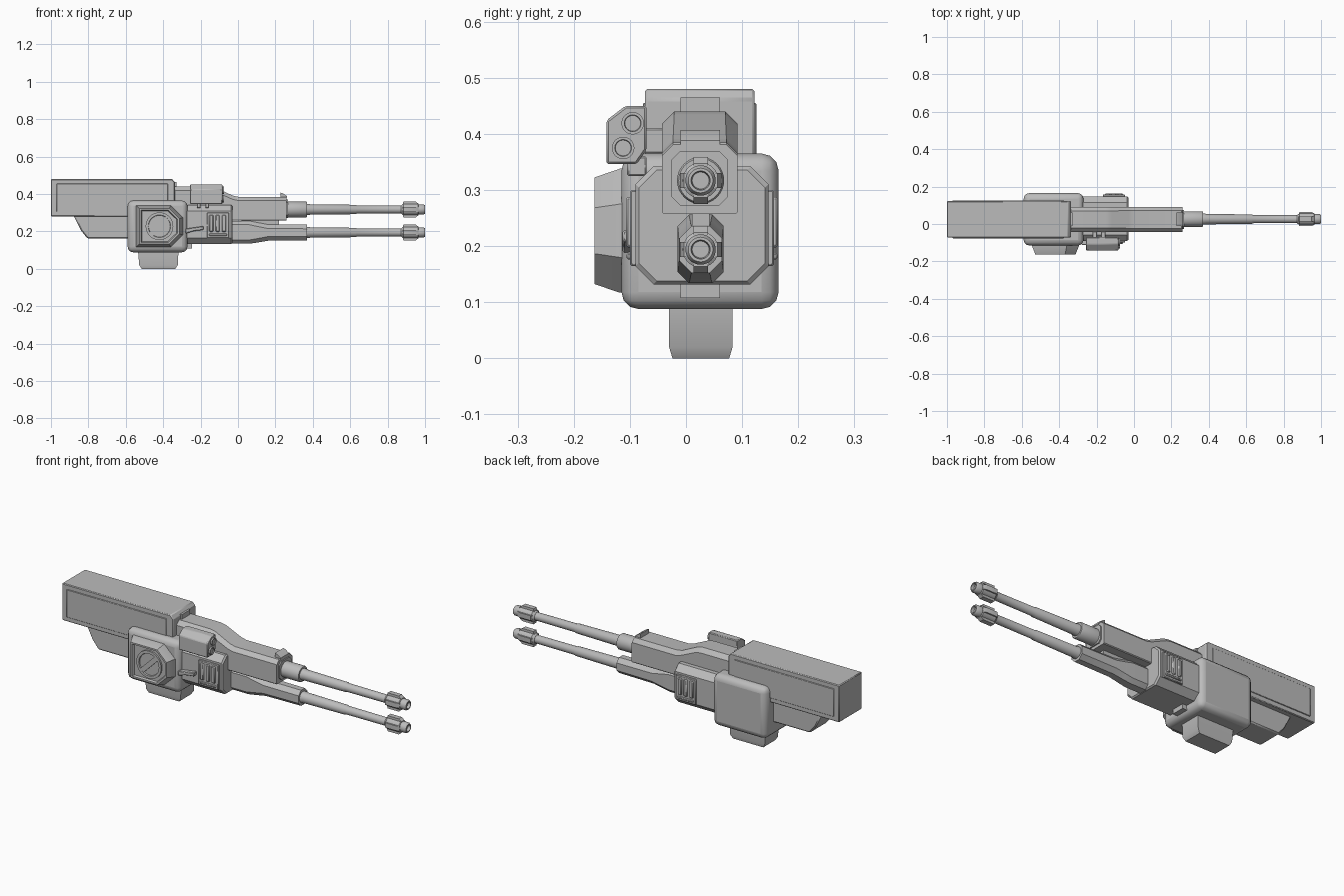
import bpy, bmesh, math
from mathutils import Vector

if "Cube" in bpy.data.objects:
    bpy.data.objects.remove(bpy.data.objects["Cube"])

metal = bpy.data.materials.new("gun metal grey")
metal.diffuse_color = (0.5, 0.5, 0.5, 1)
metal.use_nodes = True
metal.node_tree.nodes["Principled BSDF"].inputs["Base Color"].default_value = metal.diffuse_color


def finish(name, bm, bevel=0, segs=1):
    bmesh.ops.recalc_face_normals(bm, faces=bm.faces)
    me = bpy.data.meshes.new(name)
    bm.to_mesh(me)
    bm.free()
    me.materials.append(metal)
    ob = bpy.data.objects.new(name, me)
    bpy.context.collection.objects.link(ob)
    if bevel:
        m = ob.modifiers.new("bevel", 'BEVEL')
        m.width, m.segments, m.limit_method = bevel, segs, 'ANGLE'
    bpy.ops.object.select_all(action='DESELECT')
    ob.select_set(True)
    bpy.context.view_layer.objects.active = ob
    bpy.ops.object.shade_smooth_by_angle(angle=math.radians(32))
    return ob


def loft(name, rings, bevel=0, segs=1):
    bm = bmesh.new()
    vs = [[bm.verts.new(p) for p in r] for r in rings]
    n = len(vs[0])
    for a, b in zip(vs, vs[1:]):
        for i in range(n):
            j = (i + 1) % n
            bm.faces.new((a[i], a[j], b[j], b[i]))
    bm.faces.new(vs[0])
    bm.faces.new(vs[-1])
    return finish(name, bm, bevel, segs)


def box(name, x, y, z, bevel=0, segs=1):
    return loft(name, [[(x[0], y[0], k), (x[1], y[0], k), (x[1], y[1], k), (x[0], y[1], k)] for k in z], bevel, segs)


def section(x, y0, y1, z0, z1, top, bot):
    # chamfered rectangle across the gun axis
    return [(x, y0 + bot, z0), (x, y1 - bot, z0), (x, y1, z0 + bot), (x, y1, z1 - top),
            (x, y1 - top, z1), (x, y0 + top, z1), (x, y0, z1 - top), (x, y0, z0 + bot)]


def lathe(name, prof, y, z, n=32):
    # profile of (x, radius) turned about the gun axis
    return loft(name, [[(x, y + r * math.cos(2 * math.pi * i / n), z + r * math.sin(2 * math.pi * i / n))
                        for i in range(n)] for x, r in prof])


def side_profile(name, pts, y0, y1, bevel=0):
    return loft(name, [[(x, y, z) for x, z in pts] for y in (y0, y1)], bevel)


# rear ammunition box with side plates
side_profile("rear_box", [(-1, .28), (-1, .48), (-.352, .48), (-.337, .462), (-.337, .28)], -.073, .122, .004)
for s, y in (("near", (-.077, -.07)), ("far", (.119, .126))):
    box("rear_box_plate_" + s, (-.97, -.375), y, (.305, .455), .002)
box("rear_box_catch", (-.345, -.328), (-.01, .061), (.40, .465))

# wedge under the box
side_profile("rear_wedge", [(-.88, .285), (-.84, .205), (-.805, .162), (-.57, .162), (-.57, .285)], -.045, .095, .006)

# central body and mounting stub
box("body", (-.59, -.27), (-.115, .165), (.088, .365), .03, 3)
loft("mount_stub", [[(x0, y0, z), (x1, y0, z), (x1, y1, z), (x0, y1, z)] for x0, x1, y0, y1, z in
                    ((-.515, -.335, -.024, .077, 0), (-.528, -.322, -.03, .083, .02), (-.535, -.318, -.03, .083, .1))])

# side hub: tapered hexagonal cover with recessed dial
hub = [(-.545, .338), (-.36, .338), (-.295, .275), (-.295, .18), (-.36, .117), (-.545, .117)]
cx, cz = -.42, .2275


def hub_ring(y, s):
    return [(cx + (x - cx) * s, y, cz + (z - cz) * s) for x, z in hub]


loft("hub_cover", [hub_ring(-.105, 1), hub_ring(-.118, 1), hub_ring(-.163, .86), hub_ring(-.163, .78), hub_ring(-.152, .74)])


def dial_ring(y, r):
    return [(cx + r * math.cos(math.pi * i / 16), y, cz + r * math.sin(math.pi * i / 16)) for i in range(32)]


loft("hub_dial", [dial_ring(-.145, .074), dial_ring(-.161, .074), dial_ring(-.161, .06), dial_ring(-.154, .058)])
d, w = Vector((.042, 0, .042)), Vector((.009, 0, -.009))
loft("hub_dial_bar", [[Vector((cx, y, cz)) + p for p in (d + w, d - w, -d - w, -d + w)] for y in (-.15, -.161)])

# receiver in front of the body
loft("receiver", [section(-.30, -.09, .147, .132, .342, .032, .032),
                  section(-.037, -.09, .147, .132, .342, .032, .032),
                  section(-.03, -.084, .141, .138, .336, .032, .032)])
box("receiver_step", (-.28, -.245), (-.01, .061), (.108, .14))

# vents on both sides of the receiver
for s, yo, d in (("near", -.09, -1), ("far", .147, 1)):
    def span(a, b):
        return sorted((yo + d * a, yo + d * b))
    box("vent_plate_" + s, (-.167, -.048), span(-.005, .01), (.165, .30), .003)
    for i in range(3):
        x = -.143 + i * .034
        box(f"vent_slat_{s}_{i}", (x - .011, x + .011), span(.005, .017), (.198, .288), .004)
    box("vent_sill_" + s, (-.155, -.06), span(.005, .016), (.176, .188), .003)

# lever beside the body
side_profile("lever", [(-.28, .188), (-.235, .202), (-.185, .208), (-.185, .228), (-.28, .214)], -.113, -.085, .003)

# upper gun housing with hump
Y0, Y1 = -.043, .092
loft("upper_housing", [section(x, Y0, Y1, .257, z, t, .004) for x, z, t in
                       ((-.36, .44, .022), (-.15, .44, .022), (-.12, .434, .022), (-.03, .392, .02),
                        (0, .385, .02), (.255, .385, .02), (.26, .381, .02))])
loft("housing_end_plate", [section(.255, -.026, .075, .272, .37, .016, .016), section(.267, -.026, .075, .272, .37, .016, .016)])
side_profile("front_sight", [(.228, .38), (.228, .407), (.24, .403), (.262, .388), (.262, .38)], -.01, .061)

# lower gun shroud and link between the guns
YC, ZU, ZL = .026, .317, .194
loft("lower_shroud", [section(x, YC - w, YC + w, z0, z1, c, c) for x, w, z0, z1, c in
                      ((-.04, .041, .134, .256, .02), (.06, .041, .134, .256, .02), (.10, .040, .140, .248, .021),
                       (.16, .039, .150, .237, .022), (.37, .038, .152, .236, .022))])
box("gun_link", (.02, .22), (.011, .042), (.21, .265))

# barrels with muzzle brakes
for s, z in (("upper", ZU), ("lower", ZL)):
    if s == "upper":
        lathe("upper_collar", [(.25, .042), (.365, .042), (.37, .039)], YC, z)
    lathe(s + "_barrel", [(.35, .03), (.38, .03), (.385, .028), (.63, .025), (.635, .022), (.9, .021)], YC, z)
    lathe(s + "_muzzle", [(.872, .022), (.885, .032), (.962, .032), (.965, .027), (.992, .027),
                          (1, .022), (1, .017), (.985, .015)], YC, z)
    for i in range(4):
        a = i * math.pi / 2
        r, t = Vector((0, math.cos(a), math.sin(a))), Vector((0, -math.sin(a), math.cos(a)))
        h = .042 if i % 2 else .037
        c = Vector((0, YC, z))
        loft(f"{s}_muzzle_fin_{i}", [[c + Vector((x, 0, 0)) + r * q + t * k for x, q in
                                     ((.878, .018), (.884, h), (.95, h), (.966, .03), (.966, .018))]
                                    for k in (-.013, .013)])

# twin lens scope pod
pod = [(-.142, .346), (-.142, .424), (-.108, .45), (-.07, .45), (-.07, .372), (-.088, .346)]
loft("scope_pod", [[(x, y, z) for y, z in pod] for x in (-.257, -.083)], .004)
for i, (y, z) in enumerate(((-.095, .419), (-.112, .375))):
    lathe(f"scope_lens_{i}", [(-.10, .02), (-.075, .02), (-.075, .015), (-.079, .014)], y, z, 24)
for i, x in enumerate((-.21, -.165)):
    box(f"scope_clamp_{i}", (x - .012, x + .012), (-.075, -.035), (.365, .41), .003)
    box(f"scope_foot_{i}", (x - .01, x + .01), (-.105, -.07), (.325, .36), .003)
